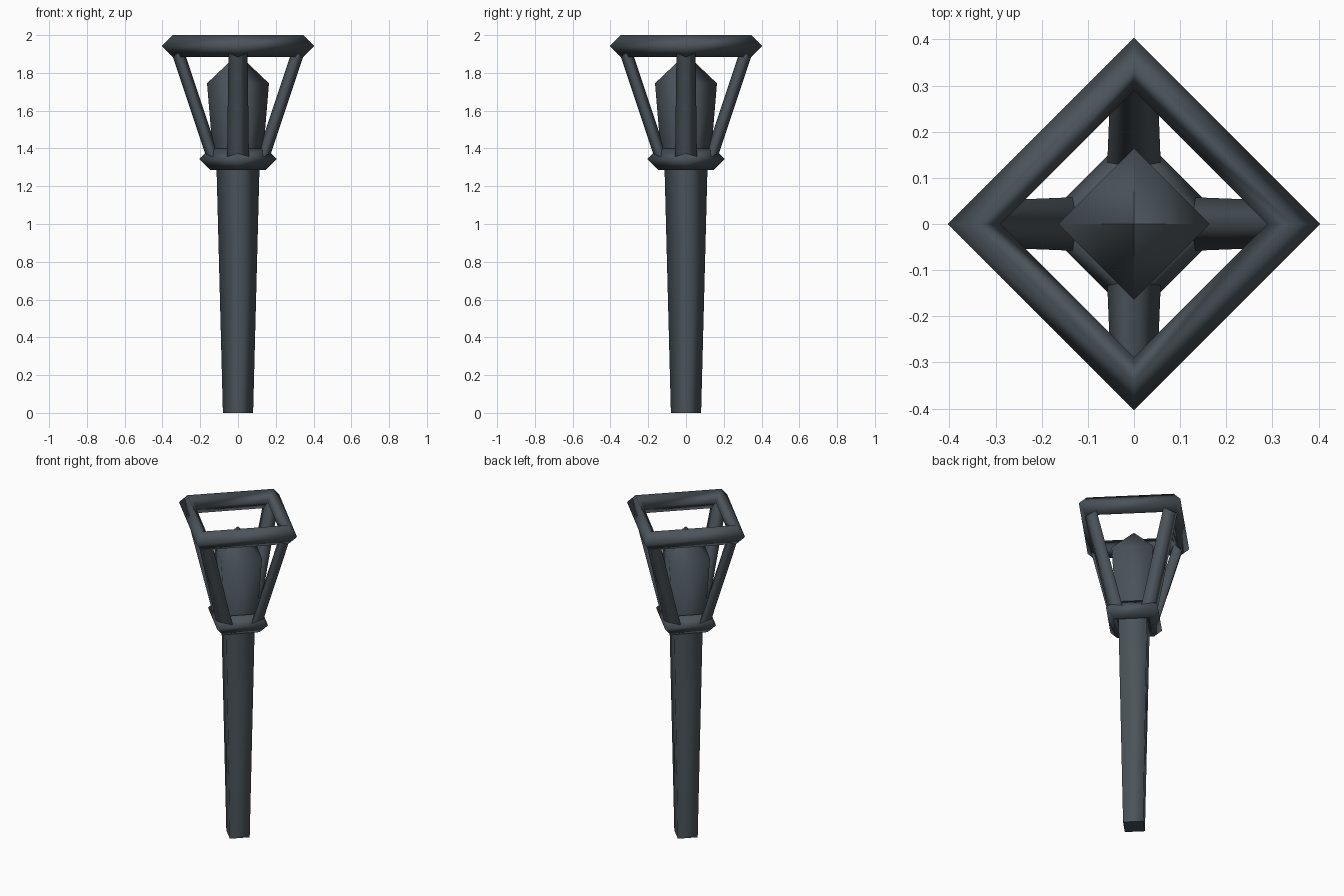
import bpy, bmesh, math
from mathutils import Vector

if "Cube" in bpy.data.objects:
    bpy.data.objects.remove(bpy.data.objects["Cube"], do_unlink=True)

iron = bpy.data.materials.new("dark slate iron")
iron.use_nodes = True
COLOUR = (0.07, 0.088, 0.103, 1)
iron.diffuse_color = COLOUR
iron.node_tree.nodes["Principled BSDF"].inputs["Base Color"].default_value = COLOUR


def loft(name, rings, closed=False):
    """Skin a list of four-point rings; a closed loft joins last to first."""
    bm = bmesh.new()
    loops = [[bm.verts.new(p) for p in ring] for ring in rings]
    pairs = list(zip(loops, loops[1:]))
    if closed:
        pairs.append((loops[-1], loops[0]))
    for a, b in pairs:
        for i in range(4):
            j = (i + 1) % 4
            bm.faces.new((a[i], a[j], b[j], b[i])).smooth = True
    if not closed:
        bm.faces.new(loops[0][::-1])
        bm.faces.new(loops[-1])
    bmesh.ops.remove_doubles(bm, verts=bm.verts, dist=0.0001)
    bmesh.ops.recalc_face_normals(bm, faces=bm.faces)
    mesh = bpy.data.meshes.new(name)
    bm.to_mesh(mesh)
    bm.free()
    mesh.materials.append(iron)
    obj = bpy.data.objects.new(name, mesh)
    bpy.context.collection.objects.link(obj)
    return obj


def spoke(i):
    a = i * math.pi / 2
    return Vector((math.cos(a), math.sin(a), 0))


UP = Vector((0, 0, 1))


def diamond(radius, z):
    return [spoke(i) * radius + UP * z for i in range(4)]


def square_hoop(name, radius, tube, z):
    """Diamond-plan hoop with a diamond cross-section."""
    section = [(tube, 0), (0, tube), (-tube, 0), (0, -tube)]
    rings = [[spoke(i) * (radius + r) + UP * (z + h) for r, h in section]
             for i in range(4)]
    return loft(name, rings, closed=True)


# Tapered handle
loft("handle", [diamond(0.08, 0), diamond(0.115, 1.345)])

# Collar and top hoop
square_hoop("collar", 0.148, 0.057, 1.343)
square_hoop("top_hoop", 0.346, 0.0575, 1.9425)

# Four slanted struts, flattened diamonds in section
for i, side in enumerate(("left", "back", "right", "front")):
    out, across = spoke(i), spoke(i + 1)
    low, high = out * 0.13 + UP * 1.345, out * 0.329 + UP * 1.9425
    depth = (high - low).normalized().cross(across)
    rings = [[p + depth * 0.033, p + across * w, p - depth * 0.033, p - across * w]
             for p, w in ((low, 0.058), (high, 0.05))]
    loft(side + "_strut", rings)

# Pointed core inside the cage
core = loft("core", [diamond(0.127, 1.3), diamond(0.164, 1.745), diamond(0.0005, 1.9)])
